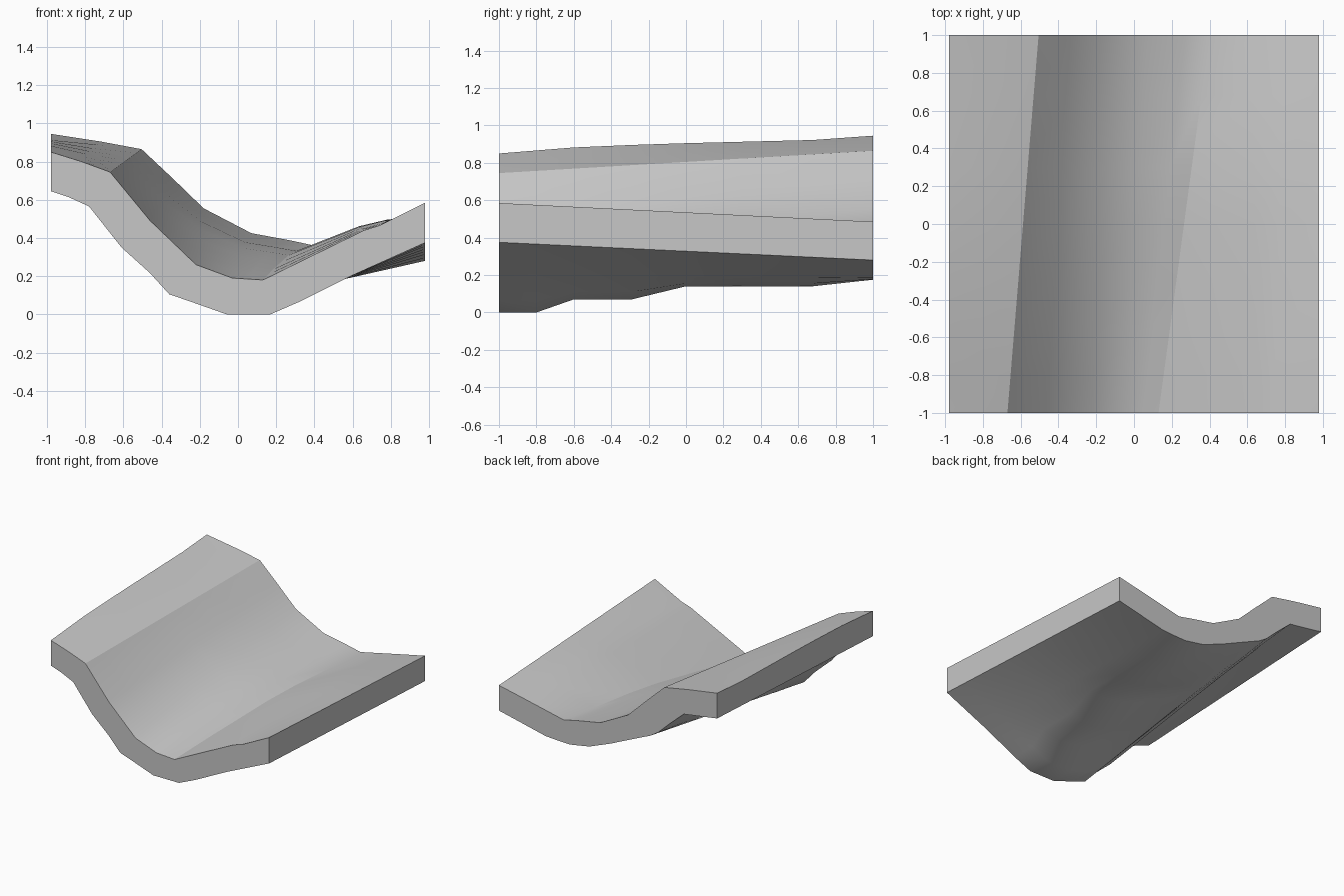
import bpy
import bmesh
import math

cube = bpy.data.objects.get("Cube")
if cube:
    bpy.data.objects.remove(cube, do_unlink=True)

# Matching front and back profile points: (front x, front z, back x, back z)
TOP = [
    (-.98, .85, -.98, .945), (-.82, .80, -.72, .905), (-.67, .745, -.505, .865),
    (-.46, .49, -.34, .71), (-.22, .26, -.18, .555), (-.03, .19, .07, .425),
    (.05, .185, .27, .388), (.13, .18, .40, .36), (.66, .44, .62, .408),
    (.74, .465, .80, .447), (.98, .585, .98, .485)]
BOTTOM = [
    (-.98, .645, -.98, .74), (-.89, .615, -.85, .72), (-.78, .565, -.68, .695),
    (-.61, .35, -.55, .58), (-.46, .215, -.45, .485), (-.36, .105, -.38, .44),
    (-.23, .06, -.2, .36), (-.06, 0, -.03, .283), (.06, 0, .167, .205),
    (.17, 0, .34, .175), (.32, .065, .45, .178), (.59, .2, .56, .185),
    (.98, .375, .98, .28)]

ROWS = [-1, -.8, -.6, -.29, 0, .3, .68, 1]
TROUGH_RISE = [0, 0, .4, .4, .8, .8, .8, 1]      # stepped underside of the trough
RIM_RISE = [0, .17, .34, .48, .58, .66, .76, 1]  # bowed high rim
HUMP = [0, .007, .014, .024, .035, .042, .022, 0]
SWELL = [0, .01, .02, .03, .04, .035, .012, 0]   # raised middle of the trough


def mix(a, b, t):
    return a + (b - a) * t


def section(row):
    """Closed outline of the slab at one row, top first, then the underside."""
    y = ROWS[row]
    t = (y + 1) / 2
    points = []
    for fx, fz, bx, bz in TOP:
        rise = RIM_RISE[row] if fx < -.9 else t
        lift = 0
        if -.3 < fx < .2:
            lift = SWELL[row]
        elif .6 < fx < .9:
            lift = HUMP[row]
        points.append((mix(fx, bx, t), y, mix(fz, bz, rise) + lift))
    for fx, fz, bx, bz in reversed(BOTTOM):
        rise = TROUGH_RISE[row] if -.3 < fx < .4 else t
        points.append((mix(fx, bx, rise), y, mix(fz, bz, rise)))
    return points


# Loft the sections into a solid slab
bm = bmesh.new()
loops = [[bm.verts.new(p) for p in section(r)] for r in range(len(ROWS))]
count = len(loops[0])
for a, b in zip(loops, loops[1:]):
    for i in range(count):
        j = (i + 1) % count
        bm.faces.new((a[i], a[j], b[j], b[i]))
bm.faces.new(loops[0])
bm.faces.new(loops[-1])
bmesh.ops.recalc_face_normals(bm, faces=bm.faces)

mesh = bpy.data.meshes.new("valley_slab")
bm.to_mesh(mesh)
bm.free()
slab = bpy.data.objects.new("valley_slab", mesh)
bpy.context.collection.objects.link(slab)

# Plain grey material
grey = bpy.data.materials.new("plain_grey")
grey.use_nodes = True
color = (.57, .57, .57, 1)
grey.diffuse_color = color
grey.node_tree.nodes["Principled BSDF"].inputs["Base Color"].default_value = color
mesh.materials.append(grey)

bpy.ops.object.select_all(action='DESELECT')
slab.select_set(True)
bpy.context.view_layer.objects.active = slab
bpy.ops.object.shade_smooth_by_angle(angle=math.radians(30))
